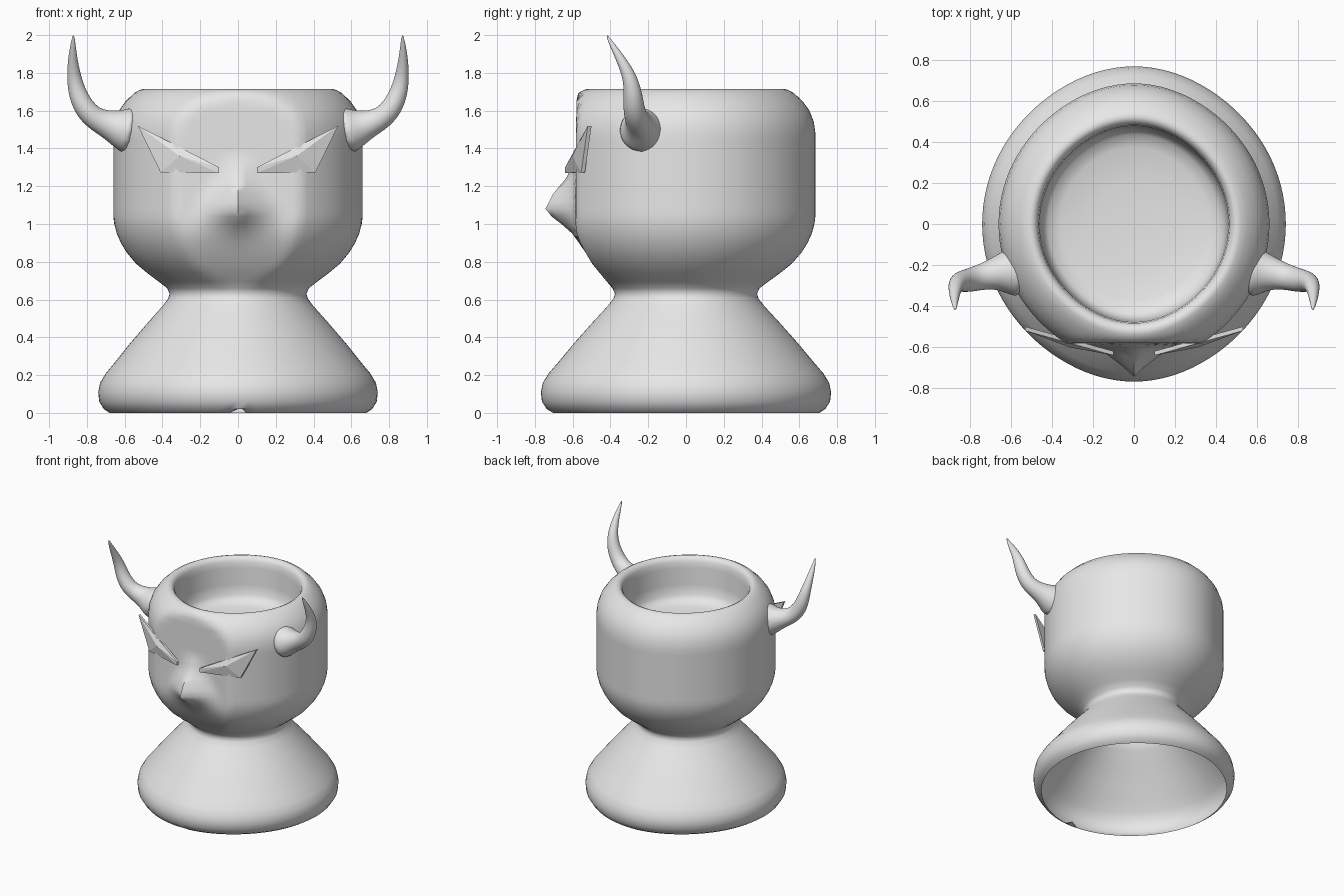
import bpy, bmesh, math
from mathutils import Vector

if "Cube" in bpy.data.objects:
    bpy.data.objects.remove(bpy.data.objects["Cube"])

grey = bpy.data.materials.new("plain grey")
grey.diffuse_color = (0.8, 0.8, 0.8, 1)
grey.use_nodes = True
grey.node_tree.nodes["Principled BSDF"].inputs["Base Color"].default_value = grey.diffuse_color


def make_object(name, bm, smooth_angle=None):
    mesh = bpy.data.meshes.new(name)
    bm.to_mesh(mesh)
    bm.free()
    mesh.materials.append(grey)
    ob = bpy.data.objects.new(name, mesh)
    bpy.context.collection.objects.link(ob)
    if smooth_angle:
        for p in mesh.polygons:
            p.use_smooth = True
        mesh.set_sharp_from_angle(angle=math.radians(smooth_angle))
    return ob


def lerp_table(table, z):
    if z <= table[0][0]:
        return table[0][1]
    for (z0, a), (z1, b) in zip(table, table[1:]):
        if z <= z1:
            return a + (b - a) * (z - z0) / (z1 - z0)
    return table[-1][1]


def bridge(bm, rings):
    for a, b in zip(rings, rings[1:]):
        n = len(a)
        for j in range(n):
            k = (j + 1) % n
            bm.faces.new((a[j], a[k], b[k], b[j]))


# Cup body: hollow flared foot, neck, head and bowl as one lathed skin
outer = [(.68, 0), (.71, .02), (.735, .06), (.74, .11), (.73, .16), (.70, .21),
         (.65, .27), (.57, .37), (.48, .475), (.40, .565), (.37, .605), (.362, .63),
         (.375, .66), (.42, .695), (.48, .74), (.54, .79), (.59, .85), (.62, .90),
         (.642, .95), (.655, 1.0)]
outer += [(.66, 1.04 + .04 * i) for i in range(12)]
outer += [(.652, 1.54), (.63, 1.60), (.595, 1.65), (.55, 1.693), (.52, 1.71), (.50, 1.715)]
inner = [(.48, 1.705), (.466, 1.68), (.46, 1.63), (.455, 1.50), (.445, 1.42),
         (.42, 1.385), (.36, 1.365), (.2, 1.35)]
front_limit = [(.66, .39), (.72, .44), (.8, .505), (.9, .56), (.97, .585), (1.72, .58)]
nose_depth = [(.88, 0), (.95, .025), (1.0, .075), (1.05, .14), (1.08, .16),
              (1.16, .12), (1.25, .045), (1.36, 0)]
nose_width = [(1.0, .25), (1.1, .22), (1.25, .13)]

SEG = 96
bm = bmesh.new()
rings = []
for i, (r, z) in enumerate(outer + inner):
    ring = []
    for j in range(SEG):
        t = math.tau * j / SEG
        x, s = r * math.cos(t), math.sin(t)
        y = r * s * (1 + .038 * abs(s) ** 5)
        if i < len(outer) and z > .66:           # flattened face and nose
            y = max(y, -lerp_table(front_limit, z))
            if s < 0:
                f = max(0, 1 - abs(x) / lerp_table(nose_width, z))
                y -= lerp_table(nose_depth, z) * f ** 1.3
        notch = .04 if i == 0 and j == SEG * 3 // 4 else 0
        ring.append(bm.verts.new((x, y, z + notch)))
    rings.append(ring)
bridge(bm, rings)
centre = bm.verts.new((0, 0, 1.345))
for j in range(SEG):
    bm.faces.new((rings[-1][j], rings[-1][(j + 1) % SEG], centre))
make_object("cup_body", bm, 60)

# Horns: tapered curved tubes
path = [(.55, -.23, 1.49, .15), (.63, -.235, 1.505, .105), (.69, -.245, 1.53, .077),
        (.75, -.26, 1.553, .064), (.805, -.275, 1.60, .06), (.848, -.28, 1.68, .052),
        (.87, -.295, 1.78, .039), (.876, -.355, 1.89, .024), (.872, -.41, 1.98, .009),
        (.871, -.418, 2.0, .002)]
for side, label in ((1, "right"), (-1, "left")):
    bm = bmesh.new()
    pts = [Vector(p[:3]) for p in path]
    rings = []
    for i, p in enumerate(pts):
        d = (pts[min(i + 1, len(pts) - 1)] - pts[max(i - 1, 0)]).normalized()
        u = Vector((0, 1, 0))
        u = (u - d * u.dot(d)).normalized()
        v = d.cross(u)
        ring = []
        for j in range(12):
            a = math.tau * j / 12
            q = p + path[i][3] * (u * math.cos(a) + v * math.sin(a))
            ring.append(bm.verts.new((q.x * side, q.y, min(q.z, 2.0))))
        rings.append(ring)
    bridge(bm, rings)
    bm.faces.new(rings[-1])
    bm.faces.new(rings[0][::-1])
    bmesh.ops.recalc_face_normals(bm, faces=bm.faces)
    horn = make_object(label + "_horn", bm, 80)
    sub = horn.modifiers.new("smooth", 'SUBSURF')
    sub.levels = sub.render_levels = 2

# Eyes: slanted faceted plates with a low peak
rim = [(.53, -.52, 1.52), (.10, -.64, 1.30), (.10, -.64, 1.27), (.41, -.555, 1.273)]
for side, label in ((1, "right"), (-1, "left")):
    bm = bmesh.new()
    front = [bm.verts.new((x * side, y, z)) for x, y, z in rim]
    back = [bm.verts.new((x * side, y + .02, z)) for x, y, z in rim]
    peak = bm.verts.new((.31 * side, -.602, 1.36))
    bridge(bm, [front, back])
    bm.faces.new(back)
    for j in range(4):
        bm.faces.new((front[j], front[(j + 1) % 4], peak))
    bmesh.ops.recalc_face_normals(bm, faces=bm.faces)
    make_object(label + "_eye", bm)
